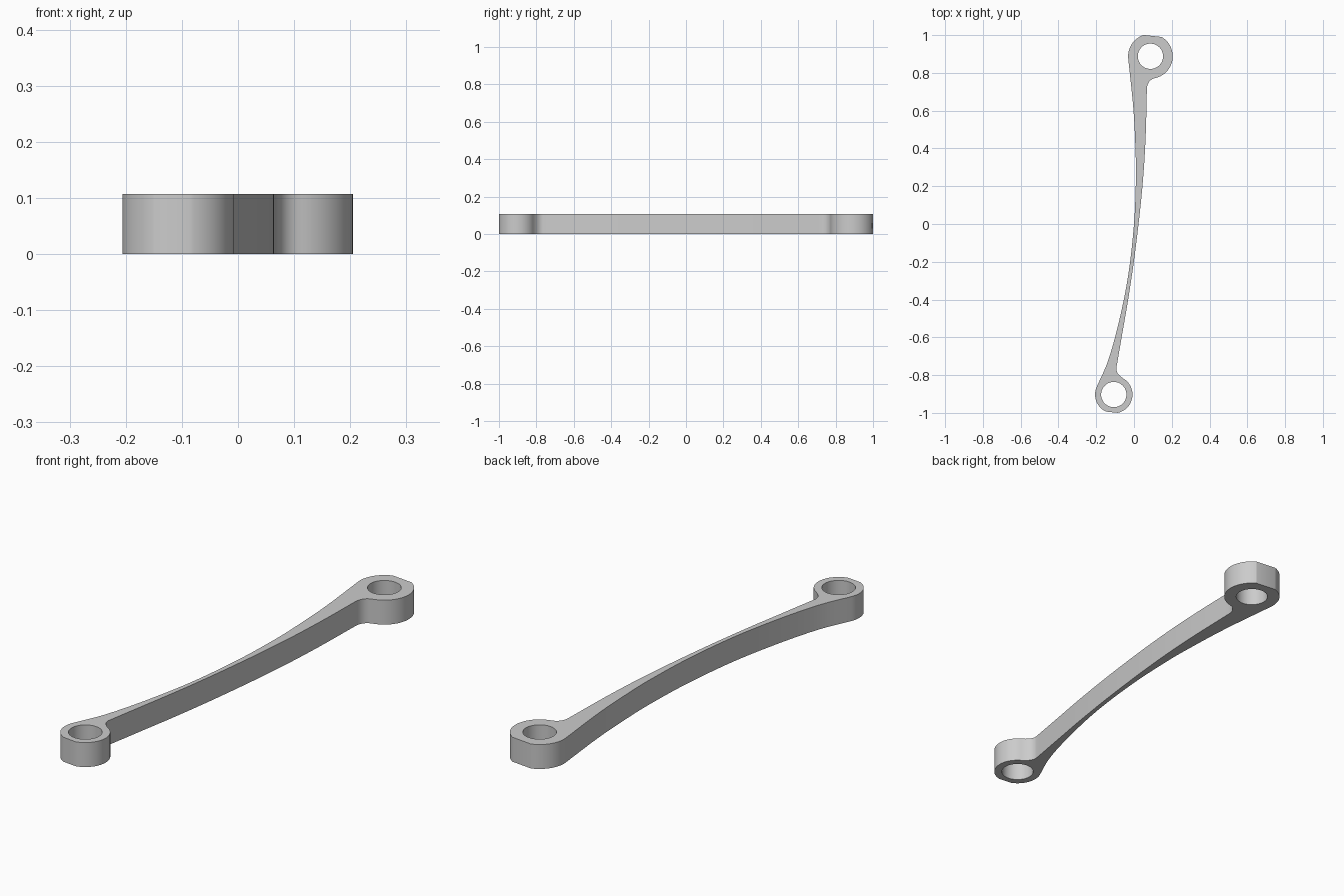
import bpy, bmesh, math
from mathutils import Vector
from mathutils.geometry import interpolate_bezier

cube = bpy.data.objects.get("Cube")
if cube:
    bpy.data.objects.remove(cube, do_unlink=True)

HEIGHT = 0.107
HOLE_R = 0.067
back_eye, back_r, back_flat = Vector((0.087, 0.888)), 0.118, 0.108
front_eye, front_r, front_flat = Vector((-0.107, -0.903)), 0.099, 0.094
axis = math.atan2(*(back_eye - front_eye).yx)


def arc(centre, radius, a, b, steps=32):
    return [centre + radius * Vector((math.cos(t), math.sin(t)))
            for t in (a + (b - a) * i / steps for i in range(steps + 1))]


def eye_rim(centre, radius, flat, start, mid, end):
    """Round rim with a flat cut square to the arm axis."""
    half = math.acos(flat / radius)
    return arc(centre, radius, start, mid - half) + arc(centre, radius, mid + half, end)


def smooth_path(points, steps=8):
    """Smooth curve through all the points."""
    p = [Vector(q) for q in points]
    p = [2 * p[0] - p[1]] + p + [2 * p[-1] - p[-2]]
    out = []
    for a, b, c, d in zip(p, p[1:], p[2:], p[3:]):
        out += interpolate_bezier(b, b + (c - a) / 6, c - (d - b) / 6, c, steps + 1)[:-1]
    return [q.xy for q in out] + [p[-2]]


def fillet(a, corner, b):
    a, corner, b = Vector(a), Vector(corner), Vector(b)
    return [q.xy for q in interpolate_bezier(a, a.lerp(corner, 0.67), b.lerp(corner, 0.67), b, 12)]


# Outline, counter-clockwise from the front eye
rad = math.radians
front_rim = eye_rim(front_eye, front_r, front_flat, rad(156), axis + math.pi, rad(420))
back_rim = eye_rim(back_eye, back_r, back_flat, rad(-77), axis, rad(186))
inner_edge = smooth_path([(-0.093, -0.76), (-0.061, -0.574), (-0.031, -0.4), (-0.001, -0.2),
                          (0.024, 0), (0.041, 0.16), (0.054, 0.32), (0.063, 0.5), (0.068, 0.71)])
outer_edge = smooth_path([back_rim[-1], (-0.003, 0.606), (0.008, 0.39), (0.01, 0.235), (0, 0),
                          (-0.03, -0.267), (-0.077, -0.505), (-0.135, -0.717), front_rim[0]])
outline = (front_rim + fillet(front_rim[-1], (-0.098, -0.79), inner_edge[0])[1:-1]
           + inner_edge + fillet(inner_edge[-1], (0.069, 0.763), back_rim[0])[1:-1]
           + back_rim + outer_edge[1:-1])

# Extruded plate with two through holes
curve = bpy.data.curves.new("link_arm", "CURVE")
curve.dimensions = "2D"
curve.fill_mode = "BOTH"
curve.extrude = HEIGHT / 2
loops = [outline] + [arc(c, HOLE_R, 0, math.tau, 48)[:-1] for c in (back_eye, front_eye)]
for loop in loops:
    spline = curve.splines.new("POLY")
    spline.points.add(len(loop) - 1)
    for point, q in zip(spline.points, loop):
        point.co = (q.x, q.y, 0, 1)
    spline.use_cyclic_u = True
arm = bpy.data.objects.new("link_arm", curve)
bpy.context.collection.objects.link(arm)
bpy.ops.object.select_all(action="DESELECT")
arm.select_set(True)
bpy.context.view_layer.objects.active = arm
bpy.ops.object.convert(target="MESH")
arm = bpy.context.view_layer.objects.active

# Weld the caps to the walls and stand the part on the floor
bm = bmesh.new()
bm.from_mesh(arm.data)
bmesh.ops.remove_doubles(bm, verts=bm.verts, dist=0.0001)
bmesh.ops.recalc_face_normals(bm, faces=bm.faces)
bmesh.ops.translate(bm, verts=bm.verts, vec=(0, 0, HEIGHT / 2))
bm.to_mesh(arm.data)
bm.free()
bpy.ops.object.shade_smooth_by_angle(angle=rad(25))

# Plain grey metal
grey = bpy.data.materials.new("light_grey")
grey.use_nodes = True
colour = (0.6, 0.6, 0.6, 1)
grey.diffuse_color = colour
grey.node_tree.nodes["Principled BSDF"].inputs["Base Color"].default_value = colour
arm.data.materials.clear()
arm.data.materials.append(grey)
